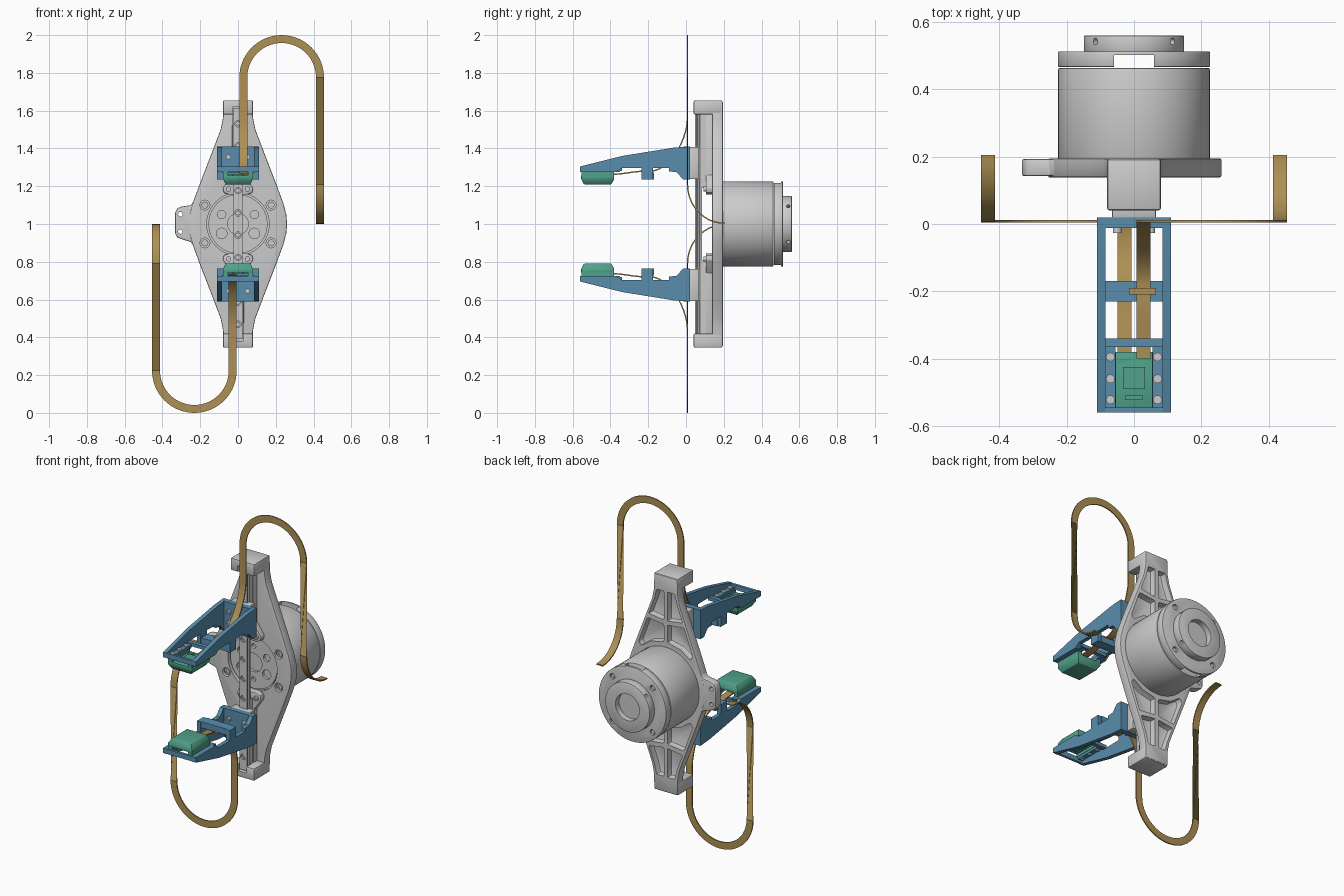
import bpy, bmesh, math
from mathutils import Vector, Matrix

if "Cube" in bpy.data.objects:
    bpy.data.objects.remove(bpy.data.objects["Cube"])

def material(name, rgb):
    m = bpy.data.materials.new(name)
    m.diffuse_color = (*rgb, 1)
    m.use_nodes = True
    m.node_tree.nodes["Principled BSDF"].inputs["Base Color"].default_value = m.diffuse_color
    return m

BLUE = material("blue", (0.10, 0.27, 0.42))
GREEN = material("green", (0.08, 0.36, 0.25))
GOLD = material("gold", (0.42, 0.28, 0.09))

def finish(bm, name, mat=None):
    bmesh.ops.recalc_face_normals(bm, faces=bm.faces)
    me = bpy.data.meshes.new(name)
    bm.to_mesh(me)
    bm.free()
    ob = bpy.data.objects.new(name, me)
    bpy.context.collection.objects.link(ob)
    if mat:
        me.materials.append(mat)
    return ob

def prism(name, pts, axis, a, b, mat=None):
    """Extrude a 2D profile along an axis: X takes (y,z), Y takes (x,z), Z takes (x,y)."""
    put = {'X': lambda p, t: (t, *p), 'Y': lambda p, t: (p[0], t, p[1]), 'Z': lambda p, t: (*p, t)}[axis]
    bm = bmesh.new()
    lo = [bm.verts.new(put(p, a)) for p in pts]
    hi = [bm.verts.new(put(p, b)) for p in pts]
    bm.faces.new(lo)
    bm.faces.new(hi)
    n = len(pts)
    for i in range(n):
        bm.faces.new((lo[i], lo[(i + 1) % n], hi[(i + 1) % n], hi[i]))
    return finish(bm, name, mat)

def box(name, x0, x1, y0, y1, z0, z1, mat=None):
    return prism(name, [(x0, z0), (x1, z0), (x1, z1), (x0, z1)], 'Y', y0, y1, mat)

def circle(u, v, r, n=48):
    return [(u + r * math.cos(2 * math.pi * i / n), v + r * math.sin(2 * math.pi * i / n)) for i in range(n)]

def disc(name, x, z, r, y0, y1, mat=None, n=48):
    return prism(name, circle(x, z, r, n), 'Y', y0, y1, mat)

def use(ob):
    bpy.ops.object.select_all(action='DESELECT')
    ob.select_set(True)
    bpy.context.view_layer.objects.active = ob

def apply(ob, mod):
    use(ob)
    bpy.ops.object.modifier_apply(modifier=mod.name)

def bevel(ob, w, seg=2):
    m = ob.modifiers.new("bevel", 'BEVEL')
    m.width, m.segments, m.limit_method, m.angle_limit = w, seg, 'ANGLE', math.radians(40)
    apply(ob, m)
    return ob

def cut(ob, *cutters):
    for c in cutters:
        m = ob.modifiers.new("cut", 'BOOLEAN')
        m.operation, m.object = 'DIFFERENCE', c
        apply(ob, m)
        bpy.data.objects.remove(c)
    return ob

def join(name, parts):
    use(parts[0])
    for p in parts:
        p.select_set(True)
    bpy.ops.object.join()
    parts[0].name = name
    return parts[0]

SIGNS = [(sx, sz) for sx in (1, -1) for sz in (1, -1)]

# Base plate: tapered diamond with ribbed pockets behind
quarter = [(.078, .65), (.08, .56), (.092, .50), (.13, .40), (.205, .205), (.24, .11), (.256, .05), (.26, 0)]
right = quarter + [(x, -z) for x, z in quarter[-2::-1]]
plate = prism("base_plate", [(x, 1 + z) for x, z in right] + [(-x, 1 + z) for x, z in right[::-1]
              if abs(z) > 0.001] , 'Y', .138, .195)
bevel(plate, .006)
pockets = [[(.012, .56), (.06, .56), (.075, .50), (.113, .40), (.012, .385)],
           [(.012, .36), (.122, .372), (.18, .215), (.165, .19), (.10, .235), (.012, .255)]]
for sx, sz in SIGNS:
    for p in pockets:
        cut(plate, bevel(prism("cutter", [(sx * x, 1 + sz * z) for x, z in p], 'Y', .155, .25), .007))
    cut(plate, disc("cutter", sx * .175, 1 + sz * .1, .026, .12, .16, n=24))
cut(plate, disc("cutter", 0, 1, .165, .12, .165))

# Side ear with two holes
ear = bevel(prism("side_ear", [(-.22, .86), (-.25, .905), (-.30, .92), (-.322, .93), (-.333, .95), (-.333, 1.06),
                  (-.322, 1.083), (-.30, 1.092), (-.25, 1.10), (-.22, 1.14)], 'Y', .142, .193), .006)
cut(ear, *[disc("cutter", -.305, z, .012, .1, .25, n=20) for z in (.96, 1.052)])

# Hub face seen through the plate bore
hub = disc("hub_face", 0, 1, .156, .15, .19)
holes = [(math.radians(a), r) for a, r in ((30, .022), (90, .014), (150, .022), (210, .028), (270, .014), (330, .028))]
cut(hub, *[disc("cutter", .1 * math.cos(a), 1 + .1 * math.sin(a), r, .1, .175, n=24) for a, r in holes],
    disc("cutter", 0, 1, .055, .1, .17))

# Counterbored plate screws
def screw(name, x, z, r, y0, y1):
    s = disc(name, x, z, r, y0, y1, n=20)
    return cut(s, disc("cutter", x, z, r * .5, y0 - .02, y0 + .006, n=6))
join("plate_screws", [screw("s", sx * .175, 1 + sz * .1, .018, .145, .165) for sx, sz in SIGNS])

# End blocks and raised spines that carry the rail
for sz, tag in ((1, "upper"), (-1, "lower")):
    Z = lambda a, b: sorted((1 + sz * a, 1 + sz * b))
    block = bevel(box("end_block_" + tag, -.08, .08, .04, .193, *Z(.58, .655)), .008)
    cut(block, box("cutter", -.03, .03, .0, .088, *Z(.5, .62)))
    spine = [(.03, .60), (.032, .26), (.05, .235), (.08, .19), (.075, .165), (.045, .155)]
    outline = spine + [(-x, z) for x, z in spine[::-1]]
    foot = prism("f", [(x, 1 + sz * z) for x, z in outline], 'Y', .105, .15)
    web = box("w", -.024, .024, .078, .12, *Z(.19, .60))
    join("spine_" + tag, [bevel(foot, .004), web])
    join("foot_screws_" + tag, [screw("s", x, 1 + sz * .185, .014, .093, .11) for x in (-.05, .05)])

# Linear rail with screw holes
rail_half = [(.025, .048), (.025, .056), (.018, .062), (.018, .070), (.025, .074), (.025, .086)]
rail = prism("rail", rail_half + [(-x, y) for x, y in rail_half[::-1]], 'Z', .39, 1.615)
rail_z = [1 + .118 * (i - 4.5) for i in range(10)]
cut(rail, *[disc("cutter", 0, z, .017, .03, .062, n=20) for z in rail_z])
join("rail_screws", [screw("s", 0, z, .013, .054, .066) for z in rail_z])

# Motor body, cap ring and output flange
body = bevel(disc("motor_body", 0, 1, .225, .19, .463, n=96), .004)
cap = bevel(disc("motor_cap", 0, 1, .226, .466, .513, n=96), .004)
cut(cap, box("cutter", -.06, .06, .40, .502, .7, 1.3))
cut(cap, *[disc("cutter", sx * .134, 1 + sz * .134, .017, .495, .6, n=20) for sx, sz in SIGNS])
join("cap_screws", [disc("s", sx * .134, 1 + sz * .134, .012, .49, .506, n=16) for sx, sz in SIGNS])
flange = bevel(disc("output_flange", 0, 1, .149, .51, .56, n=72), .004)
cut(flange, disc("cutter", 0, 1, .08, .525, .6))
for sx, sz in SIGNS:
    c = prism("cutter", circle(0, 0, .010, 16), 'Z', .11, .2)
    c.data.transform(Matrix.Translation((0, .542, 1)) @
                     Matrix.Rotation(math.atan2(sx * .115, sz * .095), 4, 'Y'))
    cut(flange, c)

# Ribbon cable: sections of (centre, width direction)
def ribbon(name, sections, w=.042, t=.007):
    bm = bmesh.new()
    rings, n = [], len(sections)
    for i, (c, d) in enumerate(sections):
        tan = sections[min(i + 1, n - 1)][0] - sections[max(i - 1, 0)][0]
        nor = tan.cross(d).normalized() * t / 2
        rings.append([bm.verts.new(c + d * w / 2 * a + nor * b) for a, b in ((1, 1), (-1, 1), (-1, -1), (1, -1))])
    for r, s in zip(rings, rings[1:]):
        for k in range(4):
            bm.faces.new((r[k], r[(k + 1) % 4], s[(k + 1) % 4], s[k]))
    bm.faces.new(rings[0])
    bm.faces.new(rings[-1])
    return finish(bm, name, GOLD)

def bezier(x, *p):
    out = []
    for i in range(13):
        t = i / 12
        k = ((1 - t) ** 3, 3 * t * (1 - t) ** 2, 3 * t * t * (1 - t), t ** 3)
        out.append(Vector((x, sum(a * q[0] for a, q in zip(k, p)), sum(a * q[1] for a, q in zip(k, p)))))
    return out

X, CX, CZ, R, Y = Vector((1, 0, 0)), .231, 1.776, .203, .008
path = [(p, X) for p in bezier(CX - R, (-.40, 1.263), (-.34, 1.262), (-.28, 1.278), (-.22, 1.280))]
path += [(p, X) for p in bezier(CX - R, (-.18, 1.280), (-.09, 1.29), (.0, 1.43), (Y, 1.55))]
for i in range(33):
    a = math.pi * (1 - i / 32)
    d = Vector((math.cos(a), 0, math.sin(a)))
    path.append((Vector((CX, Y, CZ)) + d * R, -d))
path += [(p, X) for p in bezier(CX + R, (Y, 1.21), (Y, 1.10), (.09, 1.004), (.205, 1.004))]

# Upper gripper finger
profile = [(.02, 1.41), (-.06, 1.405), (-.34, 1.36), (-.56, 1.305), (-.56, 1.275), (-.37, 1.275), (-.34, 1.297),
           (-.235, 1.297), (-.235, 1.235), (-.175, 1.235), (-.175, 1.297), (-.09, 1.297), (-.09, 1.278),
           (-.05, 1.275), (-.015, 1.235), (.02, 1.235)]
finger = [prism("wall", profile, 'X', *xs, BLUE) for xs in ((-.11, -.085), (.085, .11))]
finger += [box("b", -.09, .09, *r, BLUE) for r in
           ((-.012, .02, 1.235, 1.41), (-.23, -.17, 1.235, 1.272),     # mounting plate, bridge
            (-.56, -.545, 1.275, 1.304), (-.365, -.34, 1.28, 1.30))]   # tray ends
finger += [box("b", *xs, -.55, -.35, 1.275, 1.29, BLUE) for xs in ((-.09, -.055), (.055, .09))]
upper = [join("finger", finger)]

# Tapered finger pad with recessed board
bm = bmesh.new()
rings = []
for z, x, y0, y1 in ((1.21, .064, -.54, -.395), (1.238, .08, -.555, -.38), (1.258, .08, -.555, -.38)):
    rings.append([bm.verts.new((a * x, y, z)) for a, y in ((1, y0), (1, y1), (-1, y1), (-1, y0))])
for r, s in zip(rings, rings[1:]):
    for k in range(4):
        bm.faces.new((r[k], r[(k + 1) % 4], s[(k + 1) % 4], s[k]))
bm.faces.new(rings[0])
bm.faces.new(rings[-1])
pad = [bevel(finish(bm, "pad", GREEN), .003)]
pad += [box("p", *xs, -.553, -.382, 1.255, 1.275, GREEN) for xs in ((-.08, -.053), (.053, .08))]
pad += [box("p", -.032, .032, -.49, -.425, 1.255, 1.264, GREEN), box("p", -.025, .025, -.522, -.508, 1.255, 1.264, GREEN),
        box("p", -.05, -.01, -.415, -.40, 1.255, 1.262, GREEN)]
upper.append(join("finger_pad", pad))

# Tray screws, mounting screws, carriage, cable and clip
upper.append(join("tray_screws", [prism("s", circle(x, y, .013, 16), 'Z', 1.285, 1.296)
                                  for x in (-.07, .07) for y in (-.395, -.46, -.522)]))
upper.append(join("mount_screws", [screw("s", x, z, .013, -.026, -.008) for x in (-.05, .05) for z in (1.355, 1.29)]))
carriage = bevel(box("carriage", -.065, .065, .018, .07, 1.237, 1.408), .004)
upper.append(cut(carriage, box("cutter", -.027, .027, .046, .1, 1.2, 1.45)))
upper.append(ribbon("ribbon_cable", path))
upper.append(join("cable_clip", [box("c", -.015, .065, -.21, -.19, 1.284, 1.292, GOLD),
                                 box("c", -.015, .004, -.21, -.19, 1.27, 1.286, GOLD),
                                 box("c", .054, .065, -.21, -.19, 1.27, 1.286, GOLD)]))

# Lower finger set: half turn about the motor axis
turn = Matrix.Translation((0, 0, 1)) @ Matrix.Rotation(math.pi, 4, 'Y') @ Matrix.Translation((0, 0, -1))
for ob in upper:
    twin = ob.copy()
    twin.data = ob.data.copy()
    twin.data.transform(turn)
    twin.name = "lower_" + ob.name
    ob.name = "upper_" + ob.name
    bpy.context.collection.objects.link(twin)

# Smooth curved surfaces, keep edges sharp
for ob in bpy.data.objects:
    use(ob)
    bpy.ops.object.shade_smooth_by_angle(angle=math.radians(30))
